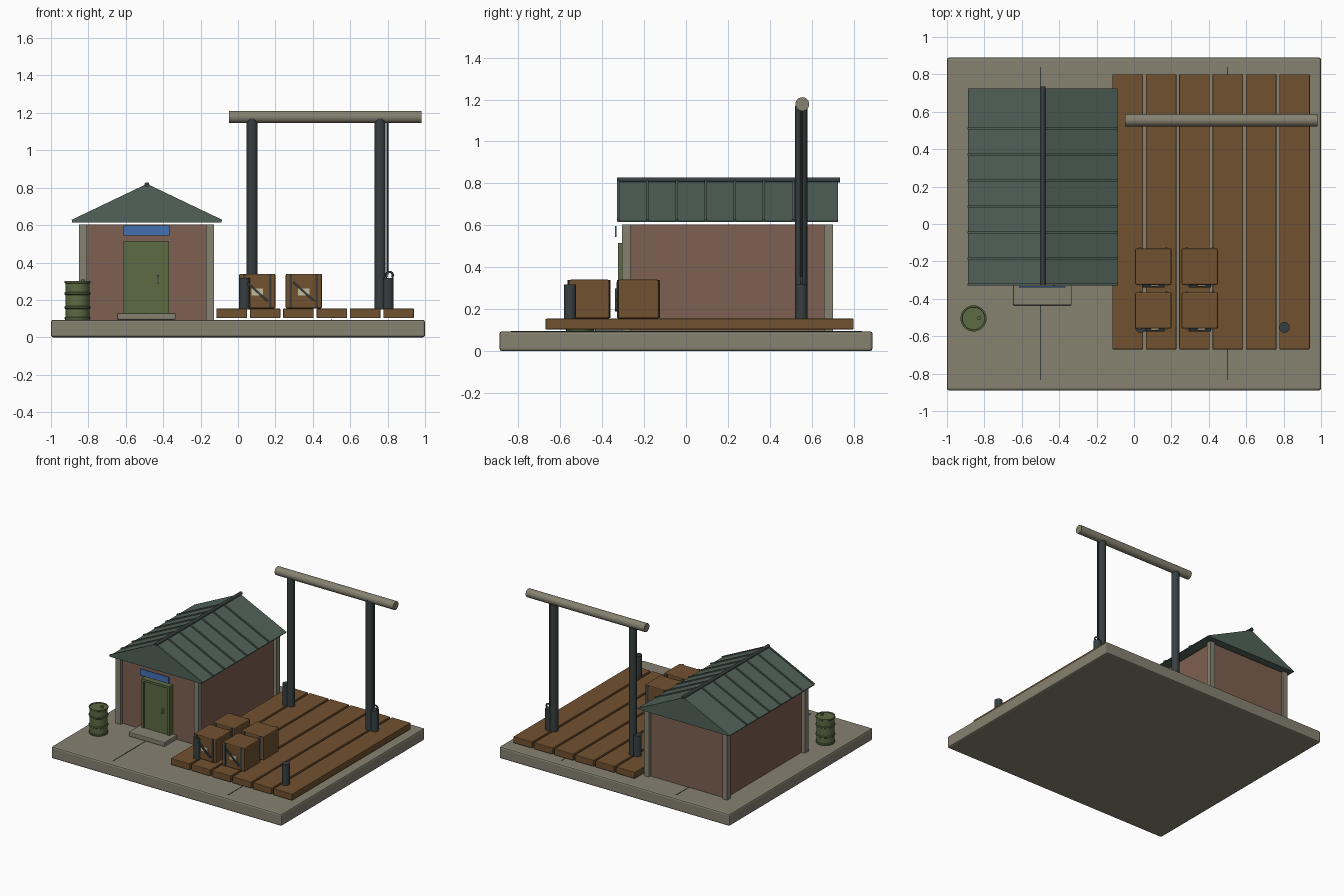
import bpy, bmesh, math
from mathutils import Vector

if "Cube" in bpy.data.objects:
    bpy.data.objects.remove(bpy.data.objects["Cube"])


def mat(name, hexcol):
    lin = [(int(hexcol[i:i + 2], 16) / 255) ** 2.2 for i in (0, 2, 4)]
    m = bpy.data.materials.new(name)
    m.diffuse_color = (*lin, 1)
    m.use_nodes = True
    m.node_tree.nodes["Principled BSDF"].inputs["Base Color"].default_value = m.diffuse_color
    return m


STONE, WOOD = mat("stone", "858170"), mat("wood", "705233")
BRICK, ROOF = mat("brick", "7d6052"), mat("roof_metal", "52625a")
GREEN, IRON = mat("green_paint", "5d6a45"), mat("iron", "3a4142")
BLUE, PAPER = mat("blue_paint", "446fb0"), mat("paper", "c4b99a")


def obj(name, bm, m, bevel=0, smooth=False):
    bmesh.ops.recalc_face_normals(bm, faces=bm.faces)
    me = bpy.data.meshes.new(name)
    bm.to_mesh(me)
    bm.free()
    o = bpy.data.objects.new(name, me)
    bpy.context.collection.objects.link(o)
    me.materials.append(m)
    if bevel:
        b = o.modifiers.new("bevel", "BEVEL")
        b.width, b.segments = bevel, 2
    if smooth:
        bpy.ops.object.select_all(action='DESELECT')
        o.select_set(True)
        bpy.context.view_layer.objects.active = o
        bpy.ops.object.shade_smooth_by_angle(angle=math.radians(35))
    return o


def box(name, x0, x1, y0, y1, z0, z1, m, bevel=0, roll=0):
    bm = bmesh.new()
    bmesh.ops.create_cube(bm, size=1)
    bmesh.ops.scale(bm, vec=(x1 - x0, y1 - y0, z1 - z0), verts=bm.verts)
    o = obj(name, bm, m, bevel)
    o.location = ((x0 + x1) / 2, (y0 + y1) / 2, (z0 + z1) / 2)
    o.rotation_euler.y = roll
    return o


def rod(name, a, b, r, m, n=20, bevel=0):
    a, b = Vector(a), Vector(b)
    bm = bmesh.new()
    bmesh.ops.create_cone(bm, cap_ends=True, segments=n, radius1=r, radius2=r, depth=(b - a).length)
    o = obj(name, bm, m, bevel, True)
    o.location = (a + b) / 2
    o.rotation_euler = (b - a).to_track_quat('Z', 'Y').to_euler()
    return o


def lathe(name, profile, x, y, m, n=24):
    bm = bmesh.new()
    vs = [bm.verts.new((r, 0, z)) for r, z in profile]
    es = [bm.edges.new(p) for p in zip(vs, vs[1:])]
    bmesh.ops.spin(bm, geom=vs + es, axis=(0, 0, 1), cent=(0, 0, 0), angle=2 * math.pi, steps=n)
    bmesh.ops.remove_doubles(bm, verts=bm.verts, dist=1e-5)
    o = obj(name, bm, m, 0, True)
    o.location = (x, y, 0)
    return o


# Ground slab with two joint lines
box("ground_slab", -1, 1, -0.89, 0.89, 0, 0.094, STONE, 0.012)
for x in (-0.5, 0.5):
    box("slab_joint", x - 0.003, x + 0.003, -0.835, 0.84, 0.09, 0.096, IRON)

# Plank deck
for i in range(6):
    x = -0.115 + 0.1784 * i
    box("deck_plank", x, x + 0.163, -0.67, 0.80, 0.103, 0.154, WOOD, 0.004)

# Shed walls and corner posts
box("shed_walls", -0.82, -0.155, -0.28, 0.68, 0.094, 0.604, BRICK)
for x in (-0.828, -0.149):
    for y in (-0.285, 0.68):
        box("corner_post", x - 0.021, x + 0.021, y - 0.021, y + 0.021, 0.094, 0.604, STONE)

# Gable roof
CX, HALF, EAVE, PEAK = -0.487, 0.4, 0.615, 0.812
profile = [(-HALF, EAVE), (HALF, EAVE), (HALF, EAVE + 0.006), (0, PEAK), (-HALF, EAVE + 0.006)]
bm = bmesh.new()
face = bm.faces.new([bm.verts.new((CX + x, -0.328, z)) for x, z in profile])
ext = bmesh.ops.extrude_face_region(bm, geom=[face], use_keep_orig=True)
bmesh.ops.translate(bm, vec=(0, 1.053, 0), verts=[v for v in ext["geom"] if isinstance(v, bmesh.types.BMVert)])
obj("roof", bm, ROOF)
rod("ridge_cap", (CX, -0.33, 0.816), (CX, 0.735, 0.816), 0.013, IRON, 12)

# Standing seams on both slopes
slope = math.atan2(PEAK - EAVE - 0.006, HALF)
length = HALF / math.cos(slope)
for i in range(7):
    y = -0.323 + 0.139 * i
    for s in (-1, 1):
        cx, cz = CX + s * HALF / 2, (PEAK + EAVE + 0.006) / 2 + 0.002
        box("roof_seam", cx - length / 2, cx + length / 2, y - 0.006, y + 0.006,
            cz - 0.006, cz + 0.006, ROOF, 0, s * slope)

# Door, frame, handle, step and blank sign
box("door_frame_left", -0.612, -0.592, -0.325, -0.275, 0.094, 0.515, GREEN)
box("door_frame_right", -0.388, -0.368, -0.325, -0.275, 0.094, 0.515, GREEN)
box("door_frame_top", -0.612, -0.368, -0.325, -0.275, 0.497, 0.515, GREEN)
box("door", -0.593, -0.387, -0.317, -0.275, 0.094, 0.498, GREEN)
box("door_handle", -0.434, -0.422, -0.332, -0.315, 0.288, 0.33, STONE, 0.003)
box("door_step", -0.647, -0.333, -0.435, -0.28, 0.094, 0.13, STONE, 0.006)
box("sign_board", -0.615, -0.365, -0.339, -0.331, 0.545, 0.597, BLUE)

# Barrel with rolled hoops and bung
hoops = [(0, .094), (.066, .094), (.069, .1), (.069, .106), (.065, .11)]
for z in (0.16, 0.235):
    hoops += [(.065, z - .008), (.07, z - .004), (.07, z + .004), (.065, z + .008)]
hoops += [(.065, .287), (.07, .291), (.07, .301), (.062, .301), (.06, .297), (0, .297)]
lathe("barrel", hoops, -0.858, -0.505, GREEN)
rod("barrel_bung", (-0.828, -0.503, 0.295), (-0.828, -0.503, 0.31), 0.011, GREEN, 12)

# Four crates with iron straps, diagonal brace and paper tag on the front
for cx in (0.103, 0.352):
    for y in (-0.56, -0.325):
        box("crate", cx - 0.097, cx + 0.097, y, y + 0.195, 0.154, 0.34, WOOD, 0.008)
        for s in (-1, 1):
            box("crate_strap", cx + s * 0.07 - 0.007, cx + s * 0.07 + 0.007,
                y - 0.005, y + 0.2, 0.157, 0.339, IRON)
        box("crate_tag", cx - 0.03, cx + 0.03, y - 0.006, y, 0.225, 0.262, PAPER)
        box("crate_brace", cx - 0.075, cx + 0.075, y - 0.014, y, 0.238, 0.25, IRON, 0, math.radians(42))

# Hoist frame: two posts and a round beam
for x in (0.075, 0.76):
    rod("hoist_post", (x, 0.55, 0.15), (x, 0.55, 1.17), 0.029, IRON)
rod("hoist_beam", (-0.047, 0.555, 1.178), (0.982, 0.555, 1.178), 0.033, STONE, 24)

# Hanging line with hook
rod("hoist_line", (0.8, 0.55, 0.335), (0.8, 0.55, 1.16), 0.005, IRON, 8)
cu = bpy.data.curves.new("hoist_hook", 'CURVE')
cu.dimensions, cu.bevel_depth, cu.bevel_resolution = '3D', 0.006, 2
sp = cu.splines.new('POLY')
sp.points.add(12)
for i, p in enumerate(sp.points):
    a = math.pi * (1.25 - 1.5 * i / 12)
    p.co = (0.81 + 0.018 * math.cos(a), 0.55, 0.332 + 0.018 * math.sin(a), 1)
cu.use_fill_caps = True
hook = bpy.data.objects.new("hoist_hook", cu)
bpy.context.collection.objects.link(hook)
cu.materials.append(IRON)

# Mooring bollards at the deck corners
for x in (0.035, 0.803):
    for y in (-0.553, 0.55):
        rod("bollard", (x, y, 0.15), (x, y, 0.317), 0.029, IRON)
